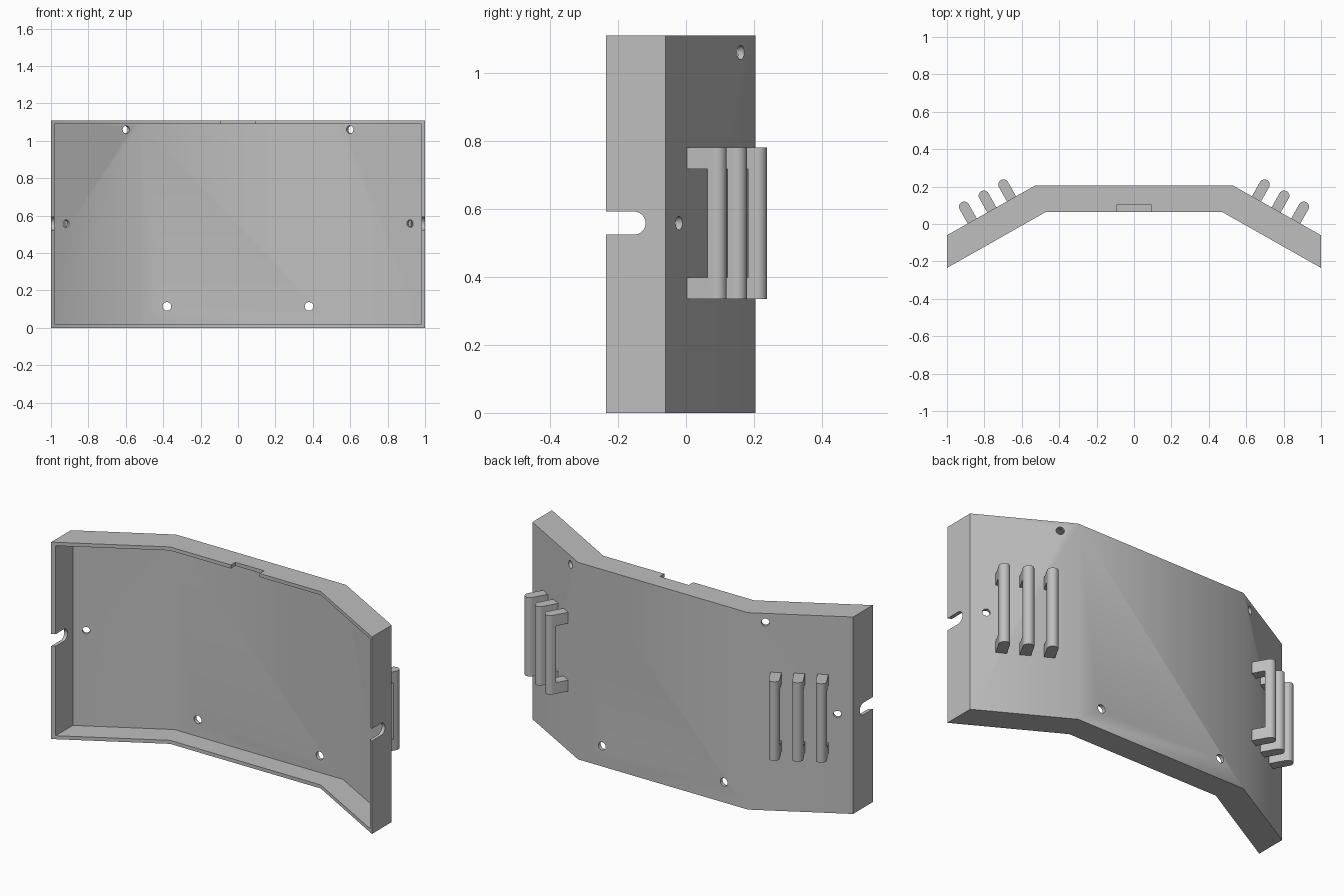
import bpy, bmesh, math
from mathutils import Vector

cube = bpy.data.objects.get("Cube")
if cube:
    bpy.data.objects.remove(cube, do_unlink=True)

grey = bpy.data.materials.new("plain grey")
grey.use_nodes = True
COLOUR = (0.52, 0.52, 0.52, 1)
grey.diffuse_color = COLOUR
grey.node_tree.nodes["Principled BSDF"].inputs["Base Color"].default_value = COLOUR

HEIGHT, WALL = 1.11, 0.02
BEND, BACK, EDGE = 0.53, 0.205, -0.06          # rear face corners
FRONT_BEND, FRONT, FRONT_EDGE = 0.47, 0.065, -0.235
along = Vector((1 - BEND, EDGE - BACK, 0)).normalized()   # along left wing
normal = Vector((-along.y, along.x, 0))                   # out of left wing
UP = Vector((0, 0, 1))


def prism(name, points, offset):
    """Extrude a flat outline of 3D points along an offset."""
    bm = bmesh.new()
    face = bm.faces.new([bm.verts.new(p) for p in points])
    out = bmesh.ops.extrude_face_region(bm, geom=[face])
    bmesh.ops.translate(bm, vec=offset, verts=[v for v in out["geom"] if isinstance(v, bmesh.types.BMVert)])
    bmesh.ops.recalc_face_normals(bm, faces=bm.faces[:])
    mesh = bpy.data.meshes.new(name)
    bm.to_mesh(mesh)
    bm.free()
    mesh.materials.append(grey)
    ob = bpy.data.objects.new(name, mesh)
    bpy.context.collection.objects.link(ob)
    return ob


def cut(ob, cutter):
    """Subtract the cutter, then discard it."""
    cutter.hide_render = True
    mod = ob.modifiers.new("cut", "BOOLEAN")
    mod.operation, mod.solver, mod.object = "DIFFERENCE", "EXACT", cutter
    bpy.context.view_layer.objects.active = ob
    bpy.ops.object.modifier_apply(modifier=mod.name)
    bpy.data.objects.remove(cutter, do_unlink=True)


def smooth(ob):
    bpy.ops.object.select_all(action="DESELECT")
    ob.select_set(True)
    bpy.context.view_layer.objects.active = ob
    bpy.ops.object.shade_smooth_by_angle(angle=math.radians(30))


def mirrored(half, z):
    """Complete an outline from its +x half."""
    return [Vector((x, y, z)) for x, y in half] + [Vector((-x, y, z)) for x, y in reversed(half)]


def arc(centre, u, v, radius, start, end, steps):
    angles = [start + (end - start) * i / steps for i in range(steps + 1)]
    return [centre + radius * (math.cos(a) * u + math.sin(a) * v) for a in angles]


def hole(centre, axis, radius):
    side = axis.cross(UP)
    ring = arc(centre - axis * 0.06, side, UP, radius, 0, math.tau, 24)[:-1]
    return prism("hole_cutter", ring, axis * 0.12)


# Folded casing, open at the front
shell = prism("casing", mirrored([(BEND, BACK), (1, EDGE), (1, FRONT_EDGE), (FRONT_BEND, FRONT)], 0), UP * HEIGHT)
inner = 1 - WALL
inner_edge = EDGE - WALL * 1.15 + WALL * 0.56
cavity = mirrored([(BEND - 0.005, BACK - WALL), (inner, inner_edge), (inner, -0.5), (FRONT_BEND, -0.5)], WALL)
cut(shell, prism("cavity_cutter", cavity, UP * (HEIGHT - 2 * WALL)))

# Notch in the top rim
notch = [Vector((x, y, HEIGHT - 0.05)) for x, y in ((-0.09, 0), (0.09, 0), (0.09, 0.105), (-0.09, 0.105))]
cut(shell, prism("notch_cutter", notch, UP * 0.1))

for side in (-1, 1):
    flip = Vector((side, 1, 1))
    # Rounded slot through the end wall
    slot = arc(Vector((side * 0.95, -0.153, 0.558)), Vector((0, 1, 0)), UP, 0.034, -math.pi / 2, math.pi / 2, 16)
    slot += [Vector((side * 0.95, -0.4, z)) for z in (0.592, 0.524)]
    cut(shell, prism("slot_cutter", slot, Vector((side * 0.1, 0, 0))))

    # Screw holes: one in the centre panel, two in the wing
    cut(shell, hole(Vector((side * 0.38, BACK, 0.115)), Vector((0, 1, 0)), 0.023))
    for x, z, r in ((0.608, 1.06, 0.021), (0.93, 0.558, 0.02)):
        on_wing = Vector((BEND, BACK, z)) + along * ((x - BEND) / along.x)
        cut(shell, hole(on_wing * flip, normal * flip, r))

    # Three upright handles on each wing
    for i in range(3):
        base = Vector((BEND, BACK, 0.335)) + along * ((0.125 + i * 0.105) / along.x)
        r, reach = 0.028, 0.115
        outline = arc(base + normal * (reach - r), along, normal, r, 0, math.pi, 16)
        outline += [base - along * r - normal * 0.01, base + along * r - normal * 0.01]
        label = "left" if side > 0 else "right"
        handle = prism(f"{label}_handle_{i + 1}", [p * flip for p in outline], UP * 0.445)
        gap = [base + along * a + normal * n + UP * 0.063
               for a, n in ((-0.05, -0.05), (0.05, -0.05), (0.05, 0.07), (-0.05, 0.07))]
        cut(handle, prism("grip_cutter", [p * flip for p in gap], UP * 0.319))
        smooth(handle)

smooth(shell)
